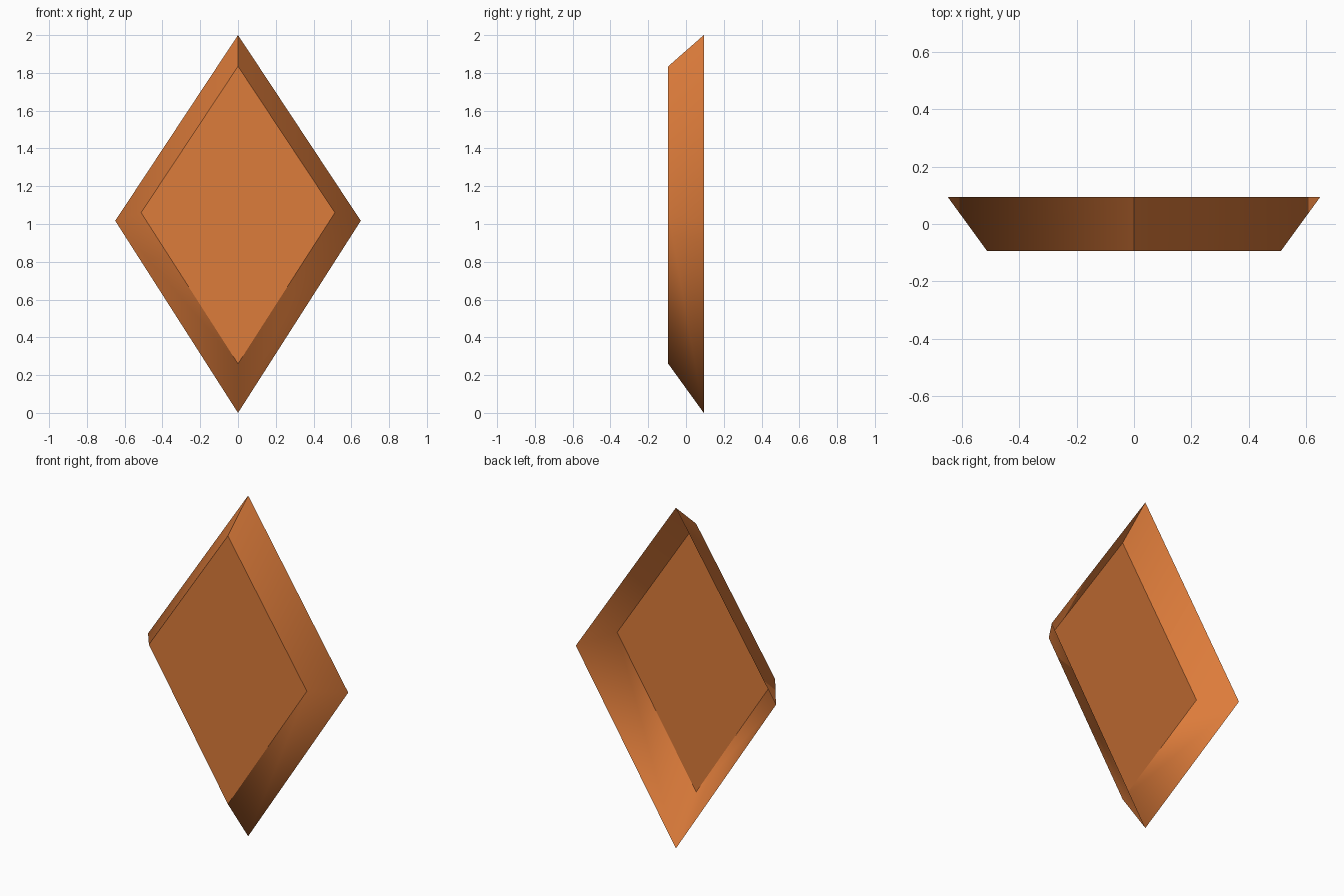
import bpy

cube = bpy.data.objects.get("Cube")
if cube:
    bpy.data.objects.remove(cube, do_unlink=True)

# Single flat colour
orange = bpy.data.materials.new("burnt orange")
orange.use_nodes = True
COLOUR = (0.72, 0.20, 0.043, 1.0)
orange.diffuse_color = COLOUR
orange.node_tree.nodes["Principled BSDF"].inputs["Base Color"].default_value = COLOUR


def diamond(half_width, top, middle, bottom, y):
    """Corners of an upright diamond, from the top round past +x."""
    return [(0, y, top), (half_width, y, middle), (0, y, bottom), (-half_width, y, middle)]


def add_part(name, verts, faces, smooth):
    mesh = bpy.data.meshes.new(name)
    mesh.from_pydata(verts, [], faces)
    mesh.materials.append(orange)
    for poly in mesh.polygons:
        poly.use_smooth = smooth
    obj = bpy.data.objects.new(name, mesh)
    bpy.context.collection.objects.link(obj)
    return obj


front = diamond(0.513, 1.835, 1.06, 0.26, -0.094)
back = diamond(0.65, 2.0, 1.017, 0.0, 0.094)

# Flat diamond panel at the front
add_part("front_panel", front, [(3, 2, 1, 0)], False)

# Sloping rim, open at the back: a smooth strip with its seam at the top corner
front_loop = front + front[:1]
back_loop = back + back[:1]
rim_faces = [(i, i + 1, i + 6, i + 5) for i in range(4)]
add_part("sloping_rim", front_loop + back_loop, rim_faces, True)
